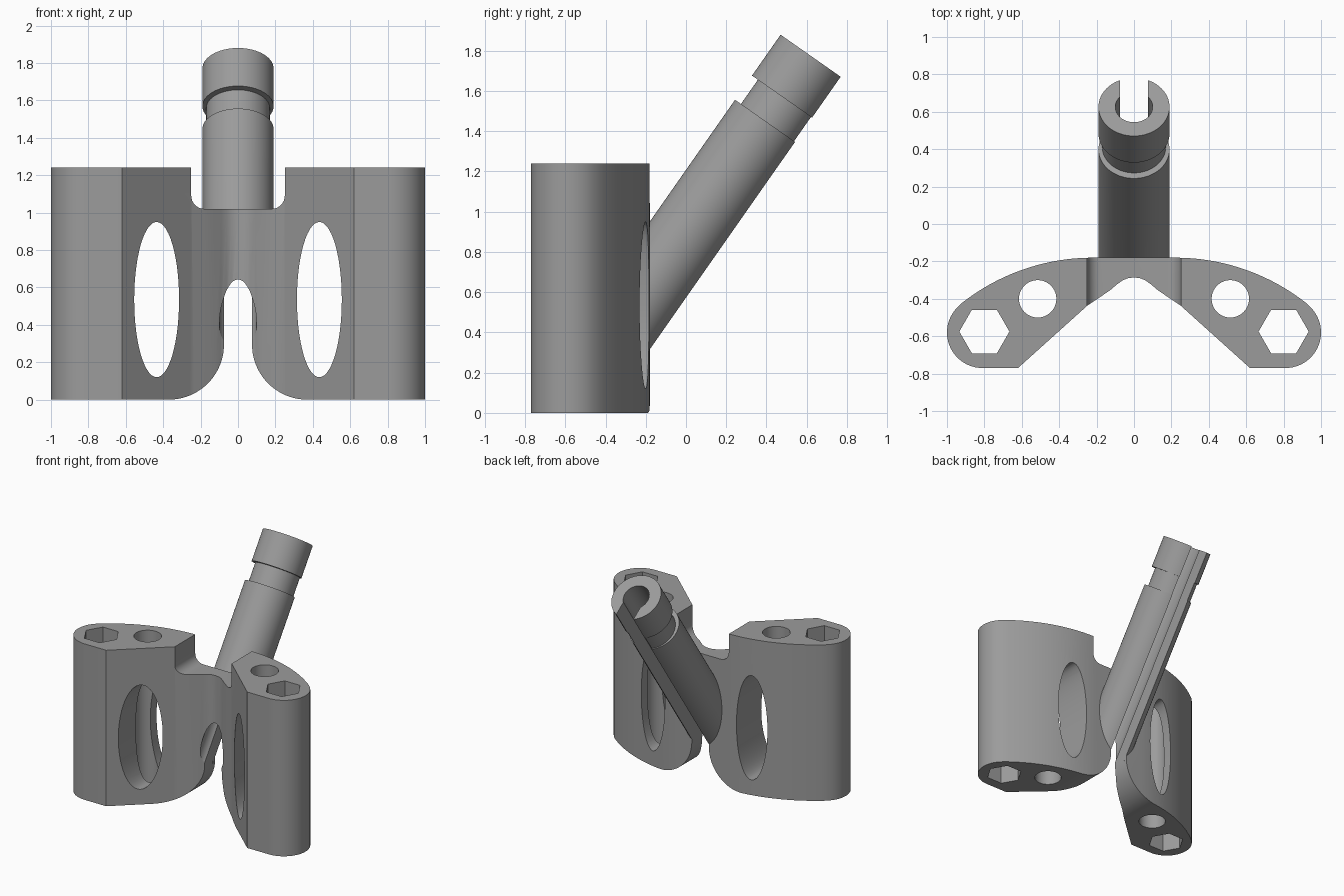
import bpy, bmesh, math
from mathutils import Matrix, Vector

if "Cube" in bpy.data.objects:
    bpy.data.objects.remove(bpy.data.objects["Cube"])

grey = bpy.data.materials.new("plain grey")
grey.diffuse_color = (0.33, 0.33, 0.33, 1)
grey.use_nodes = True
grey.node_tree.nodes["Principled BSDF"].inputs["Base Color"].default_value = grey.diffuse_color


def make(name, bm):
    bmesh.ops.recalc_face_normals(bm, faces=bm.faces)
    me = bpy.data.meshes.new(name)
    bm.to_mesh(me)
    bm.free()
    me.materials.append(grey)
    ob = bpy.data.objects.new(name, me)
    bpy.context.collection.objects.link(ob)
    return ob


def prism(name, pts, lo, hi, axis="z"):
    """Extrude a 2D outline along z (points are x,y) or y (points are x,z)."""
    bm = bmesh.new()
    at = (lambda p: (p[0], p[1], lo)) if axis == "z" else (lambda p: (p[0], lo, p[1]))
    face = bm.faces.new([bm.verts.new(at(p)) for p in pts])
    ext = bmesh.ops.extrude_face_region(bm, geom=[face])["geom"]
    d = Vector((0, 0, hi - lo)) if axis == "z" else Vector((0, hi - lo, 0))
    bmesh.ops.translate(bm, vec=d, verts=[v for v in ext if isinstance(v, bmesh.types.BMVert)])
    return make(name, bm)


def arc(cx, cy, rx, a0, a1, n, ry=None):
    ry = rx if ry is None else ry
    return [(cx + rx * math.cos(math.radians(a0 + (a1 - a0) * i / n)),
             cy + ry * math.sin(math.radians(a0 + (a1 - a0) * i / n))) for i in range(n + 1)]


def loop(cx, cy, rx, n, ry=None):
    return arc(cx, cy, rx, 0, 360, n, ry)[:-1]


def mirrored(half):
    """Half outline at x >= 0, completed by its reflection."""
    return half + [(-x, y) for x, y in reversed(half) if x > 1e-6]


def combine(ob, other, op):
    m = ob.modifiers.new(op, "BOOLEAN")
    m.operation, m.solver, m.object = op, "EXACT", other
    bpy.context.view_layer.objects.active = ob
    bpy.ops.object.modifier_apply(modifier=m.name)
    bpy.data.objects.remove(other)


# Winged body: curved back, rounded ends, angled front
half = arc(0.22, -1.313, 1.133, 90, 51.2, 20)
half += arc(0.81, -0.58, 0.19, 51.2, -90, 24)[1:]
half += [(0.62, -0.77), (0.25, -0.437), (0.18, -0.39), (0.125, -0.352)]
half += [(0.09, -0.322), (0.06, -0.301), (0.03, -0.289), (0, -0.286)]
body = prism("bracket", mirrored(half), 0, 1.24)

# Top notch with rounded corners, and flared arch below
notch = [(0.25, 1.4)] + arc(0.18, 1.09, 0.07, 0, -90, 8)
combine(body, prism("notch_cutter", mirrored(notch), -1, 0.2, "y"), "DIFFERENCE")
arch = [(0.37, -0.1), (0.37, 0)] + arc(0.37, 0.295, 0.295, 270, 180, 20)[1:]
arch = [(x, z) for x, z in arch]
combine(body, prism("arch_cutter", mirrored(arch), -1, 0.2, "y"), "DIFFERENCE")

# Side windows, round holes and hexagonal holes in each wing
for s in (-1, 1):
    for pts, lo, hi, ax in (
            (loop(s * 0.435, 0.535, 0.12, 56, 0.415), -1, 0.2, "y"),
            (loop(s * 0.515, -0.40, 0.10, 40), -0.1, 1.4, "z"),
            (loop(s * 0.80, -0.575, 0.134, 6), -0.1, 1.4, "z")):
        combine(body, prism("hole_cutter", pts, lo, hi, ax), "DIFFERENCE")

# Slanted tube: shaft, slightly offset neck and end collar
tilt = Matrix.Translation((0, 0.626, 1.771)) @ Matrix.Rotation(math.radians(-35), 4, "X")


def slanted(name, pts, lo, hi):
    ob = prism(name, pts, lo, hi)
    ob.data.transform(tilt)
    return ob


tube = slanted("tube", loop(0, 0, 0.19, 72), -1.9, -0.395)
combine(tube, slanted("neck", loop(0, 0.016, 0.17, 72), -0.45, -0.2), "UNION")
combine(tube, slanted("collar", loop(0, 0, 0.19, 72), -0.248, 0), "UNION")
box = [(-1, -2), (1, -2), (1, -0.21), (-1, -0.21)]
combine(tube, prism("end_cutter", box, -2, 3), "DIFFERENCE")
combine(body, tube, "UNION")

# Bore through the tube and body, opened by a lengthwise slot
combine(body, slanted("bore_cutter", loop(0, 0, 0.10, 48), -2.4, 0.2), "DIFFERENCE")
slot = [(-0.075, 0), (0.075, 0), (0.075, 0.7), (-0.075, 0.7)]
combine(body, slanted("slot_cutter", slot, -2.4, 0.2), "DIFFERENCE")

bpy.ops.object.select_all(action="DESELECT")
body.select_set(True)
bpy.context.view_layer.objects.active = body
bpy.ops.object.shade_smooth_by_angle(angle=math.radians(25))
